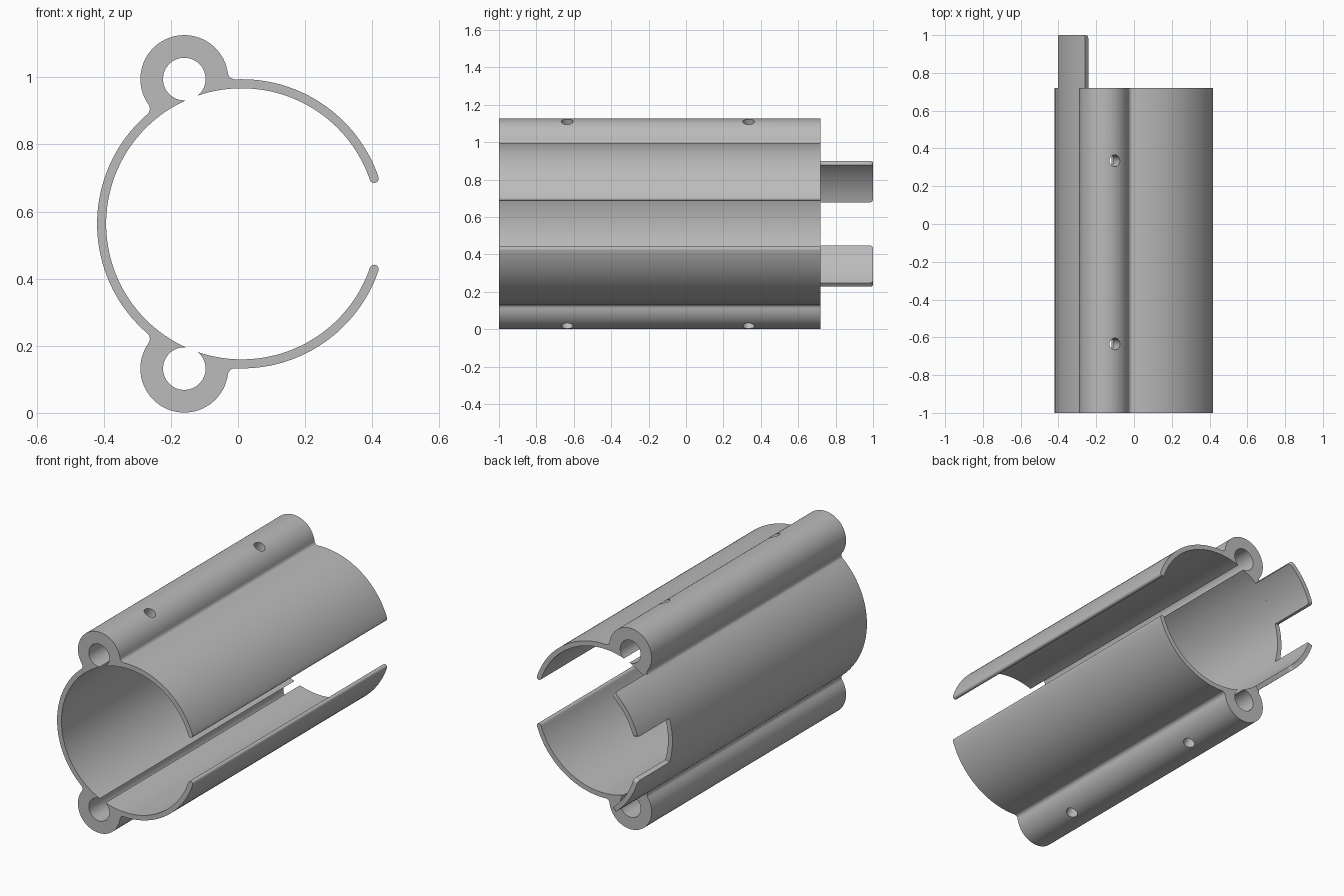
import bpy, bmesh
from math import pi, sin, cos, acos, atan2, hypot, radians
from mathutils import Vector, Matrix

if "Cube" in bpy.data.objects:
    bpy.data.objects.remove(bpy.data.objects["Cube"])

# Main dimensions
CENTRE = Vector((0.011, 0, 0.5635))
R_OUT, R_IN = 0.431, 0.404           # split ring wall
TIP = radians(18.9)                  # half of the side opening
TUBE = (-0.171, 0.4315)              # rod tube centre, relative to the ring
R_TUBE, R_BORE, FILLET = 0.131, 0.0635, 0.022
FRONT, BACK, TAB_END = -1.0, 0.72, 1.0

grey = bpy.data.materials.new("plain grey")
grey.use_nodes = True
grey.diffuse_color = (0.5, 0.5, 0.5, 1)
grey.node_tree.nodes["Principled BSDF"].inputs["Base Color"].default_value = (0.5, 0.5, 0.5, 1)


def arc(c, r, a0, a1, n):
    return [(c[0] + r * cos(a0 + (a1 - a0) * i / n),
             c[1] + r * sin(a0 + (a1 - a0) * i / n)) for i in range(n + 1)]


def polar(r, a):
    return (r * cos(a), r * sin(a))


def heading(p, q):
    return atan2(q[1] - p[1], q[0] - p[0])


def make_object(name, bm):
    bmesh.ops.recalc_face_normals(bm, faces=bm.faces)
    mesh = bpy.data.meshes.new(name)
    bm.to_mesh(mesh)
    bm.free()
    mesh.materials.append(grey)
    obj = bpy.data.objects.new(name, mesh)
    bpy.context.collection.objects.link(obj)
    return obj


def prism(points, y0, y1):
    """Extrude a closed outline in x and z along y."""
    clean = []
    for p in points:
        if not clean or hypot(p[0] - clean[-1][0], p[1] - clean[-1][1]) > 1e-5:
            clean.append(p)
    if hypot(clean[0][0] - clean[-1][0], clean[0][1] - clean[-1][1]) < 1e-5:
        clean.pop()
    bm = bmesh.new()
    face = bm.faces.new([bm.verts.new(CENTRE + Vector((x, y0, z))) for x, z in clean])
    new = bmesh.ops.extrude_face_region(bm, geom=[face], use_keep_orig=True)["geom"]
    bmesh.ops.translate(bm, vec=(0, y1 - y0, 0),
                        verts=[g for g in new if isinstance(g, bmesh.types.BMVert)])
    return bm


def smooth(obj):
    bpy.ops.object.select_all(action='DESELECT')
    obj.select_set(True)
    bpy.context.view_layer.objects.active = obj
    bpy.ops.object.shade_smooth_by_angle(angle=radians(30))


# Outer half outline: ring, fillet, tube, fillet, ring
O = (0, 0)
dist, phi = hypot(*TUBE), atan2(TUBE[1], TUBE[0])
ro, rt = R_OUT + FILLET, R_TUBE + FILLET
d = acos((ro**2 + dist**2 - rt**2) / (2 * ro * dist))
f1, f2 = polar(ro, phi - d), polar(ro, phi + d)


def fillet(c, a0, a1):
    return arc(c, FILLET, a0, a0 + (a1 - a0 + pi) % (2 * pi) - pi, 8)


t0, t1 = heading(TUBE, f1), heading(TUBE, f2)
outer = arc(O, R_OUT, TIP, phi - d, 32)
outer += fillet(f1, phi - d + pi, heading(f1, TUBE))
outer += arc(TUBE, R_TUBE, t0, t0 + (t1 - t0) % (2 * pi), 40)
outer += fillet(f2, heading(f2, TUBE), phi + d + pi)
outer += arc(O, R_OUT, phi + d, pi, 26)

# Inner half outline: ring, open bore, ring
e = acos((R_IN**2 + dist**2 - R_BORE**2) / (2 * R_IN * dist))
b0 = heading(TUBE, polar(R_IN, phi + e))
b1 = heading(TUBE, polar(R_IN, phi - e))
inner = arc(O, R_IN, pi, phi + e, 32)
inner += arc(TUBE, R_BORE, b0, b0 - (b0 - b1) % (2 * pi), 36)
inner += arc(O, R_IN, phi - e, TIP, 40)

# Rounded lip, then mirror the half into the full clamp body
lip = arc(polar((R_OUT + R_IN) / 2, TIP), (R_OUT - R_IN) / 2, TIP + pi, TIP + 2 * pi, 10)
half = inner + lip + outer
body = make_object("clamp_body", prism(half + [(x, -z) for x, z in reversed(half)], FRONT, BACK))

# Screw holes drilled from each tube's outside into its bore
bm = bmesh.new()
tilt = radians(27)
for side in (1, -1):
    aim = Vector((sin(tilt), 0, side * cos(tilt)))
    for y in (-0.635, 0.335):
        mid = CENTRE + Vector((TUBE[0], y, side * TUBE[1])) + aim * 0.1
        turn = Vector((0, 0, 1)).rotation_difference(aim).to_matrix().to_4x4()
        bmesh.ops.create_cone(bm, cap_ends=True, segments=32, radius1=0.031, radius2=0.031,
                              depth=0.14, matrix=Matrix.Translation(mid) @ turn)
cutter = make_object("screw_hole_cutter", bm)
cutter.hide_render = True
cut = body.modifiers.new("screw_holes", 'BOOLEAN')
cut.operation, cut.solver, cut.object = 'DIFFERENCE', 'EXACT', cutter
bpy.context.view_layer.objects.active = body
bpy.ops.object.modifier_apply(modifier=cut.name)
bpy.data.objects.remove(cutter)
smooth(body)

# Two curved locating tabs on the back end
for name, side in (("upper_tab", 1), ("lower_tab", -1)):
    a0, a1 = pi - radians(51.2), pi - radians(16.6)
    outline = arc(O, R_OUT, a0, a1, 16) + arc(O, R_IN, a1, a0, 16)
    bm = prism([(x, side * z) for x, z in outline], BACK, TAB_END)
    corners = [ed for ed in bm.edges
               if all(v.co.y > TAB_END - 0.001 for v in ed.verts)
               and abs(ed.calc_length() - (R_OUT - R_IN)) < 0.001]
    bmesh.ops.bevel(bm, geom=corners, offset=0.016, segments=5, profile=0.5, affect='EDGES')
    smooth(make_object(name, bm))
